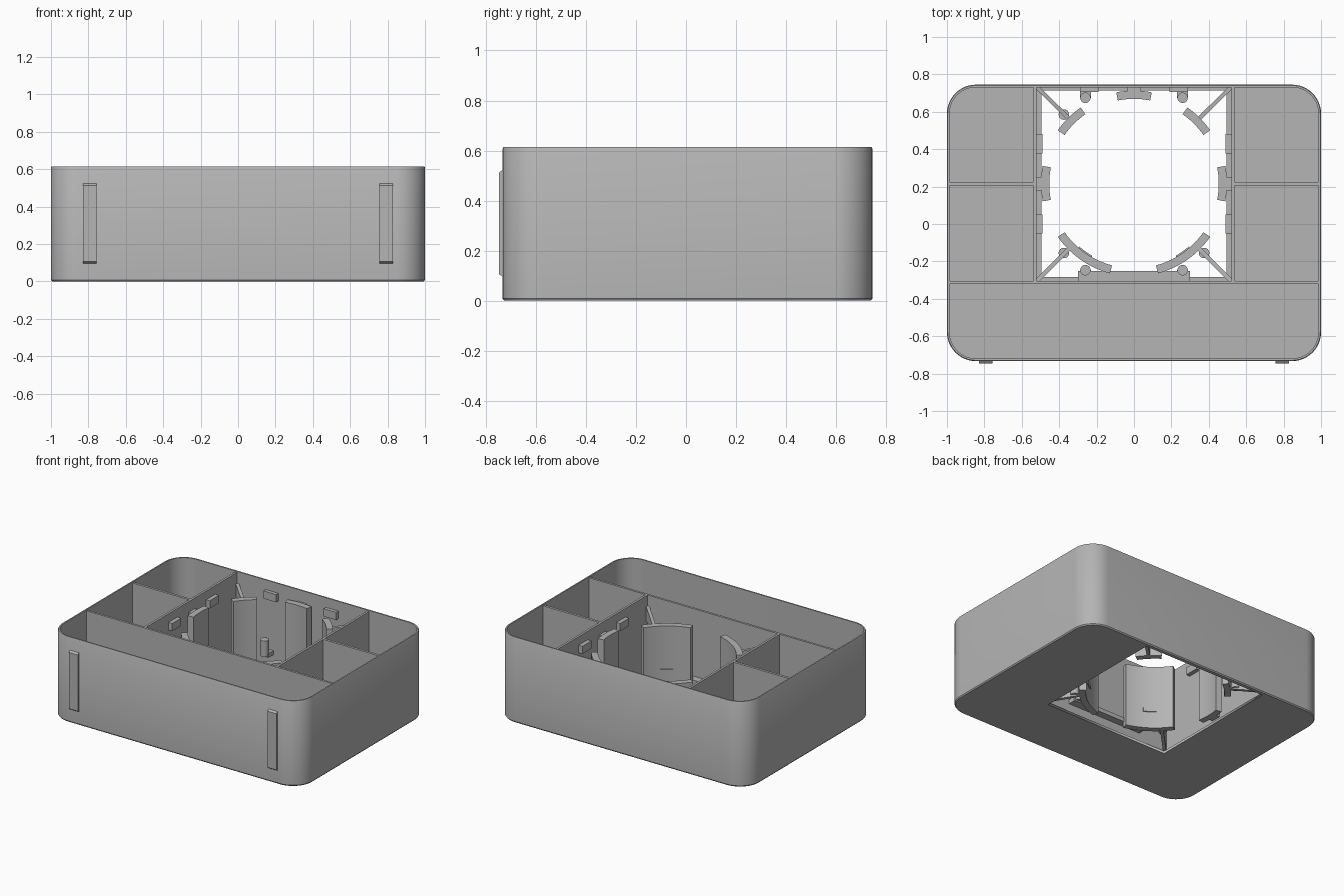
import bpy, bmesh, math
from mathutils import Vector

if "Cube" in bpy.data.objects:
    bpy.data.objects.remove(bpy.data.objects["Cube"])

grey = bpy.data.materials.new("light_grey")
grey.diffuse_color = (0.46, 0.46, 0.46, 1)
grey.use_nodes = True
grey.node_tree.nodes["Principled BSDF"].inputs["Base Color"].default_value = grey.diffuse_color
CY = 0.216                      # centre of the square opening
Y0, Y1, H = -0.733, 0.745, 0.615


def finish(name, bm, smooth=False):
    bmesh.ops.recalc_face_normals(bm, faces=bm.faces)
    me = bpy.data.meshes.new(name)
    bm.to_mesh(me)
    bm.free()
    ob = bpy.data.objects.new(name, me)
    bpy.context.collection.objects.link(ob)
    me.materials.append(grey)
    if smooth:
        bpy.ops.object.select_all(action='DESELECT')
        ob.select_set(True)
        bpy.context.view_layer.objects.active = ob
        bpy.ops.object.shade_smooth_by_angle(angle=math.radians(35))
    return ob


def prism(name, pts, z0, z1, smooth=False):
    """Extrude an outline upward."""
    bm = bmesh.new()
    f = bm.faces.new([bm.verts.new((x, y, z0)) for x, y in pts])
    top = bmesh.ops.extrude_face_region(bm, geom=[f])["geom"]
    bmesh.ops.translate(bm, vec=(0, 0, z1 - z0),
                        verts=[v for v in top if isinstance(v, bmesh.types.BMVert)])
    return finish(name, bm, smooth)


def box(name, x0, x1, y0, y1, z0, z1):
    return prism(name, [(x0, y0), (x1, y0), (x1, y1), (x0, y1)], z0, z1)


def rounded(inset, r=0.155, n=12):
    pts = []
    for cx, cy, a0 in ((1 - r, Y1 - r, 0), (r - 1, Y1 - r, 90),
                       (r - 1, Y0 + r, 180), (1 - r, Y0 + r, 270)):
        for i in range(n + 1):
            a = math.radians(a0 + 90 * i / n)
            pts.append((cx + (r - inset) * math.cos(a), cy + (r - inset) * math.sin(a)))
    return pts


def arc_plate(name, a0, a1, z0, z1, r0=0.453, r1=0.497, n=12):
    """Curved upright plate around the opening centre."""
    ang = [math.radians(a0 + (a1 - a0) * i / n) for i in range(n + 1)]
    pts = [(r0 * math.cos(a), CY + r0 * math.sin(a)) for a in ang]
    pts += [(r1 * math.cos(a), CY + r1 * math.sin(a)) for a in reversed(ang)]
    return prism(name, pts, z0, z1, True)


def peg(name, x, y, z0, z1, r=0.028):
    pts = [(x + r * math.cos(i * math.pi / 12), y + r * math.sin(i * math.pi / 12))
           for i in range(24)]
    return prism(name, pts, z0, z1, True)


def gusset(name, p, q, za, zb, w=0.022):
    """Upright fin from p to q; za and zb are (low, high) at each end."""
    p, q = Vector(p), Vector(q)
    d = (q - p).normalized() * w / 2
    s = Vector((-d.y, d.x))
    bm = bmesh.new()
    sides = [[bm.verts.new((v.x, v.y, z)) for v, z in
              ((p + k * s, za[0]), (q + k * s, zb[0]), (q + k * s, zb[1]), (p + k * s, za[1]))]
             for k in (-1, 1)]
    bm.faces.new(sides[0])
    bm.faces.new(sides[1])
    for i in range(4):
        j = (i + 1) % 4
        bm.faces.new((sides[0][i], sides[0][j], sides[1][j], sides[1][i]))
    return finish(name, bm)


# Outer wall with small edge chamfers
bm = bmesh.new()
section = [(0.006, 0), (0, 0.008), (0, H - 0.008), (0.004, H), (0.014, H), (0.014, 0)]
rings = [[bm.verts.new((x, y, z)) for x, y in rounded(i)] for i, z in section]
for a, b in zip(rings, rings[1:] + rings[:1]):
    for i in range(len(a)):
        j = (i + 1) % len(a)
        bm.faces.new((a[i], a[j], b[j], b[i]))
finish("outer_wall", bm, True)

# Floor with a square opening
cu = bpy.data.curves.new("floor", 'CURVE')
cu.dimensions, cu.fill_mode, cu.extrude = '2D', 'BOTH', 0.009
for loop in (rounded(0.006), [(-0.495, -0.283), (0.495, -0.283), (0.495, 0.715), (-0.495, 0.715)]):
    sp = cu.splines.new('POLY')
    sp.points.add(len(loop) - 1)
    for pt, (x, y) in zip(sp.points, loop):
        pt.co = (x, y, 0, 1)
    sp.use_cyclic_u = True
floor = bpy.data.objects.new("floor", cu)
floor.location.z = 0.009
bpy.context.collection.objects.link(floor)
cu.materials.append(grey)
bpy.ops.object.select_all(action='DESELECT')
floor.select_set(True)
bpy.context.view_layer.objects.active = floor
bpy.ops.object.convert(target='MESH')

# Partitions
TOP = 0.607
box("front_partition", -0.99, 0.99, -0.32, -0.304, 0.01, TOP)
for s, side in ((-1, "left"), (1, "right")):
    box(side + "_partition", *sorted((s * 0.52, s * 0.536)), -0.31, 0.738, 0.01, TOP)
    box(side + "_divider", *sorted((s * 0.53, s * 0.99)), 0.206, 0.224, 0.01, TOP)

    # Raised strips on the front with sloped ends
    bm = bmesh.new()
    x0, x1 = s * 0.793 - 0.036, s * 0.793 + 0.036
    prof = [(-0.73, 0.094), (-0.747, 0.106), (-0.747, 0.512), (-0.73, 0.525)]
    ends = [[bm.verts.new((x, y, z)) for y, z in prof] for x in (x0, x1)]
    bm.faces.new(ends[0])
    bm.faces.new(ends[1])
    for i in range(4):
        j = (i + 1) % 4
        bm.faces.new((ends[0][i], ends[0][j], ends[1][j], ends[1][i]))
    finish(side + "_front_strip", bm)

    # Stop blocks high on the inner walls
    for y in (0.0, 0.43):
        box(side + "_stop_block", *sorted((s * 0.49, s * 0.522)), y - 0.052, y + 0.052, 0.49, 0.545)
    box(side + "_back_stop_block", s * 0.24 - 0.05, s * 0.24 + 0.05, 0.705, 0.735, 0.49, 0.545)

    # Curved holders: side, back corner and wide front corner
    def turn(a):
        return a if s > 0 else 180 - a
    arc_plate(side + "_holder", turn(-11), turn(11), 0.05, 0.535)
    arc_plate(side + "_back_holder", turn(35), turn(55), 0.05, 0.535)
    arc_plate(side + "_front_holder", turn(-35), turn(-75), 0.05, 0.51)
    box(side + "_holder_foot", *sorted((s * 0.485, s * 0.522)), 0.18, 0.25, 0.05, 0.53)

    # Narrow clip on the inner face of the front holder
    arc_plate(side + "_holder_clip", turn(-49), turn(-60), 0.17, 0.2, 0.446, 0.455, 4)

    # Diagonal fins joining the corner holders to the partitions
    for corner, end, row in (((s * 0.522, 0.735), (s * 0.35, 0.565), "back"),
                             ((s * 0.522, -0.306), (s * 0.35, -0.134), "front")):
        gusset(f"{side}_{row}_upper_fin", corner, end, (0.42, 0.53), (0.47, 0.505))
        gusset(f"{side}_{row}_lower_fin", corner, end, (0.02, 0.16), (0.055, 0.1))

    # Pegs on short arms
    for y, wall, row in ((0.675, 0.735, "back"), (-0.247, -0.31, "front")):
        peg(f"{side}_{row}_peg", s * 0.26, y, 0.1, 0.215)
        box(f"{side}_{row}_peg_arm", s * 0.26 - 0.03, s * 0.26 + 0.03,
            *sorted((y, wall)), 0.09, 0.12)
    peg(side + "_front_corner_peg", s * 0.375, -0.155, 0.06, 0.215)
peg("left_back_corner_peg", -0.375, 0.585, 0.06, 0.215)

# Back holder and front rail
arc_plate("back_holder", 79, 101, 0.05, 0.535)
box("back_holder_foot", -0.035, 0.035, 0.7, 0.735, 0.05, 0.53)
box("front_rail", -0.3, 0.3, -0.306, -0.252, 0.09, 0.12)
